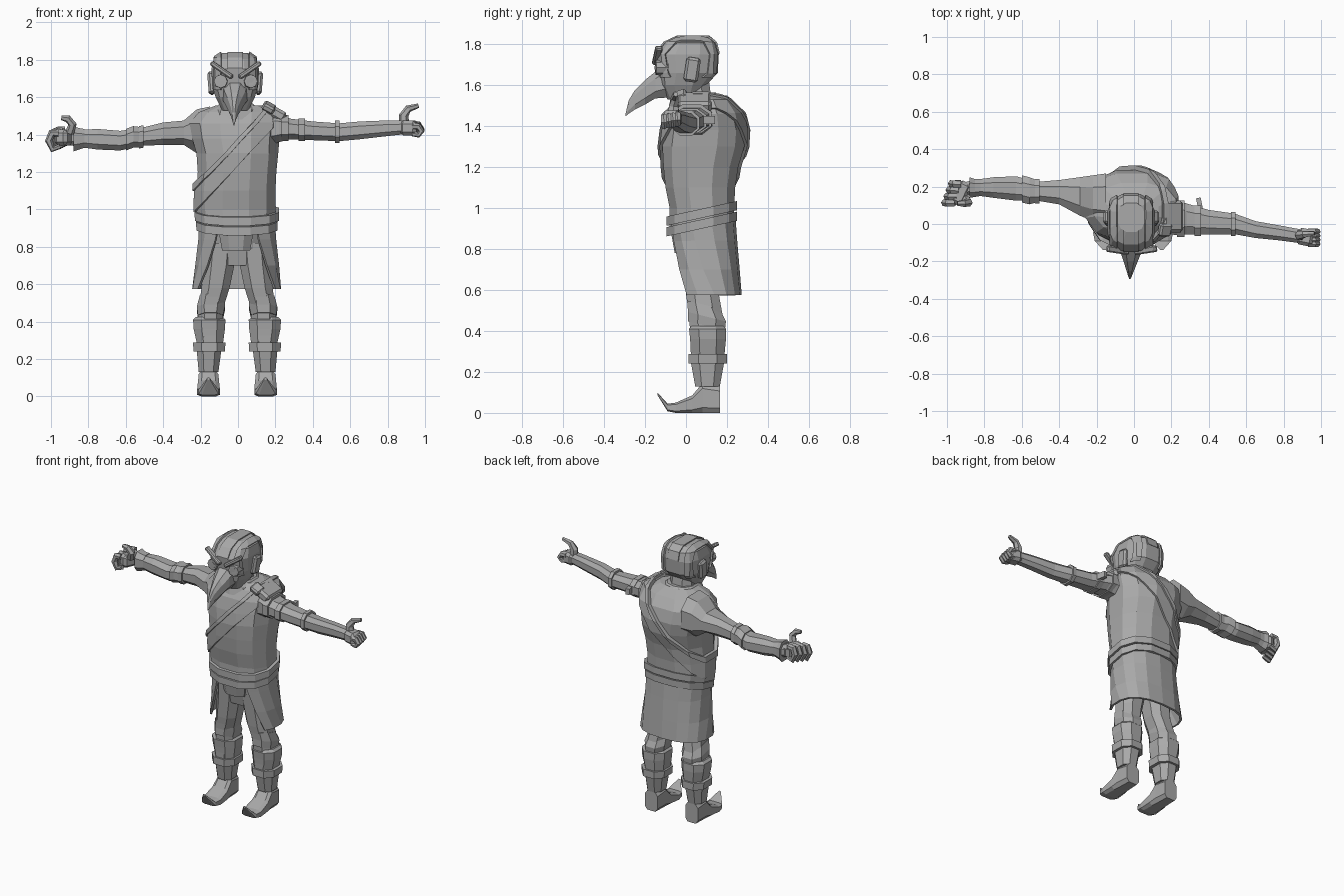
import bpy, bmesh, math
from mathutils import Vector, Matrix, Euler

grey = bpy.data.materials.new("plain_grey")
grey.diffuse_color = (0.4, 0.4, 0.4, 1)


def finish(name, bm, thick=0, offset=-1.0):
    if not thick:
        bmesh.ops.recalc_face_normals(bm, faces=bm.faces)
    me = bpy.data.meshes.new(name)
    bm.to_mesh(me)
    bm.free()
    me.materials.append(grey)
    ob = bpy.data.objects.new(name, me)
    bpy.context.collection.objects.link(ob)
    if thick:
        m = ob.modifiers.new("thickness", 'SOLIDIFY')
        m.thickness, m.offset = thick, offset
    return ob


def skin(bm, rings, closed=True, caps=True):
    vs = [[bm.verts.new(p) for p in r] for r in rings]
    n = len(vs[0])
    for a, b in zip(vs, vs[1:]):
        for i in range(n if closed else n - 1):
            j = (i + 1) % n
            bm.faces.new((a[i], a[j], b[j], b[i]))
    if caps:
        bm.faces.new(vs[0][::-1])
        bm.faces.new(vs[-1])


def loft(name, axis, sections, n=8, p=2.4, tilt=0.0):
    """Sections are (position on axis, min a, max a, min b, max b)."""
    ang = [2 * math.pi * (i + 0.5) / n for i in range(n)]
    shape = [tuple(math.copysign(abs(f(t)) ** (2 / p), f(t)) for f in (math.cos, math.sin)) for t in ang]
    k = max(abs(u) for u, v in shape)
    rings = []
    for t, a0, a1, b0, b1 in sections:
        r = []
        for u, v in shape:
            a = (a0 + a1) / 2 + u / k * (a1 - a0) / 2
            b = (b0 + b1) / 2 + v / k * (b1 - b0) / 2
            r.append({'x': (t, a, b), 'y': (a, t, b),
                      'z': (a, b, t + tilt * (b - 0.08))}[axis])
        rings.append(r)
    bm = bmesh.new()
    skin(bm, rings)
    return finish(name, bm)


def tube(name, pts, radii, n=6):
    pts = [Vector(p) for p in pts]
    rings = []
    for i, p in enumerate(pts):
        d = (pts[min(i + 1, len(pts) - 1)] - pts[max(i - 1, 0)]).normalized()
        side = d.cross(Vector((0.1, 1, 0.2))).normalized()
        up = d.cross(side)
        rings.append([p + radii[i] * (math.cos(t) * side + math.sin(t) * up)
                      for t in (2 * math.pi * k / n for k in range(n))])
    bm = bmesh.new()
    skin(bm, rings)
    return finish(name, bm)


def box(name, loc, size, rot=(0, 0, 0), bevel=0.0):
    bm = bmesh.new()
    bmesh.ops.create_cube(bm, size=1)
    bmesh.ops.scale(bm, vec=size, verts=bm.verts)
    if bevel:
        bmesh.ops.bevel(bm, geom=bm.edges[:], offset=bevel, segments=1, affect='EDGES')
    bmesh.ops.transform(bm, matrix=Matrix.Translation(loc) @ Euler(rot).to_matrix().to_4x4(), verts=bm.verts)
    return finish(name, bm)


def band(name, source, co, normal, half, thick, floor=None):
    """Raised strip that follows the surface of another part."""
    bm = bmesh.new()
    bm.from_mesh(source.data)
    no = Vector(normal).normalized()
    cuts = [(Vector(co) + no * half, no), (Vector(co) - no * half, -no)]
    if floor is not None:
        cuts.append((Vector((0, 0, floor)), Vector((0, 0, -1))))
    for c, d in cuts:
        bmesh.ops.bisect_plane(bm, geom=bm.verts[:] + bm.edges[:] + bm.faces[:],
                               plane_co=c, plane_no=d, clear_outer=True)
    return finish(name, bm, thick, 1.0)


# Torso, neck and collar
torso = loft("torso", 'z', [
    (.88, -.205, .195, -.08, .235), (1.0, -.225, .20, -.08, .235), (1.1, -.222, .20, -.10, .24),
    (1.2, -.215, .205, -.11, .255), (1.3, -.222, .215, -.115, .285), (1.38, -.245, .222, -.105, .29),
    (1.46, -.26, .235, -.085, .27), (1.52, -.21, .215, -.05, .22), (1.555, -.12, .13, -.02, .15)], 12)
loft("neck", 'z', [(1.48, -.1, .07, -.04, .13), (1.64, -.09, .06, -.04, .11)])
loft("collar", 'z', [(1.48, -.15, .13, -.075, .2), (1.535, -.13, .11, -.06, .17), (1.565, -.1, .08, -.04, .14)], 10)

# Diagonal sash with a raised rim, and shoulder clasp
slant = (.74, 0, -.675)
band("sash", torso, (-.01, 0, 1.29), slant, .045, .014)
band("sash_rim", torso, (-.04, 0, 1.317), slant, .012, .024)
box("shoulder_pad", (.2, .04, 1.515), (.12, .17, .06), (0, .5, 0), .015)
box("shoulder_clasp", (.165, -.03, 1.545), (.07, .07, .04), (.35, .5, 0), .01)

# Tilted double belt
for i, z in enumerate((.9, .952)):
    g = .008 * i
    loft(f"belt_{i + 1}", 'z', [(z, -.222 - g, .212 + g, -.095, .25), (z + .045, -.225 - g, .212 + g, -.095, .25)],
         12, tilt=.22)

# Skirt open at the front, opening wider towards the hem
rings = []
for z, x0, x1, y0, y1, gap in ((.95, -.205, .195, -.08, .235, .4), (.84, -.208, .2, -.07, .243, .5),
                               (.7, -.222, .213, -.06, .255, .72), (.575, -.24, .225, -.055, .265, 1.0)):
    r = []
    for i in range(13):
        t = gap + (2 * math.pi - 2 * gap) * i / 12
        u, v = (math.copysign(abs(f) ** .8, f) for f in (math.sin(t), -math.cos(t)))
        r.append(((x0 + x1) / 2 + u * (x1 - x0) / 2, (y0 + y1) / 2 + v * (y1 - y0) / 2, z))
    rings.append(r)
bm = bmesh.new()
skin(bm, rings, False, False)
finish("skirt", bm, .014, 0)
loft("tunic_hem", 'z', [(.78, -.085, .065, -.055, .05), (.92, -.11, .09, -.08, .05)], 8)
loft("hips", 'z', [(.7, -.13, .12, .0, .18), (.8, -.17, .16, -.02, .2), (.95, -.19, .18, -.04, .22)])


# Legs and feet, mirrored
def both(name, axis, sections, **kw):
    for side, s in (("left", 1), ("right", -1)):
        flip = []
        for t, a0, a1, b0, b1 in sections:
            lo, hi = sorted((s * a0 - .005, s * a1 - .005))
            flip.append((t, lo, hi, b0, b1))
        loft(f"{side}_{name}", axis, flip, **kw)


both("leg", 'z', [(.82, .005, .17, -.02, .18), (.7, .015, .18, -.01, .17), (.58, .04, .19, .0, .16),
                  (.47, .075, .205, .015, .18), (.4, .075, .21, .02, .18), (.24, .085, .215, .025, .185),
                  (.13, .1, .205, .045, .165)])
both("knee_wrap", 'z', [(.43, .075, .21, .01, .19), (.475, .065, .215, .01, .195), (.53, .065, .2, .005, .165)],
     tilt=-.25)
both("shin_guard", 'z', [(.285, .075, .215, .025, .188), (.36, .065, .232, .02, .195), (.41, .062, .235, .015, .195),
                         (.425, .08, .22, .03, .18)])
both("shin_band", 'z', [(.24, .065, .232, .012, .2), (.288, .062, .236, .012, .2)])
both("foot", 'y', [(.165, .105, .2, 0, .13), (.08, .1, .205, 0, .145), (.03, .095, .21, 0, .085),
                   (-.05, .092, .213, 0, .05), (-.09, .1, .205, .008, .045), (-.14, .145, .16, .088, .1)], p=4)

# Head
head = loft("head", 'z', [
    (1.53, -.085, .055, -.09, .06), (1.6, -.12, .09, -.125, .1), (1.66, -.138, .108, -.135, .155),
    (1.75, -.142, .112, -.145, .16), (1.805, -.13, .1, -.105, .145), (1.835, -.085, .055, -.04, .11)], 12, 2.8)
for i, x in enumerate((-.105, .075)):
    band(f"head_ridge_{i + 1}", head, (x, 0, 0), (1, 0, 0), .018, .011, 1.64)
band("head_centre_ridge", head, (-.015, 0, 0), (1, 0, 0), .04, .008, 1.75)
loft("beak", 'y', [(-.08, -.085, .055, 1.54, 1.72), (-.15, -.072, .04, 1.535, 1.665), (-.2, -.056, .02, 1.505, 1.625),
                   (-.25, -.04, 0, 1.48, 1.575), (-.28, -.031, -.012, 1.46, 1.525), (-.295, -.025, -.019, 1.448, 1.46)], 8)
for name, s in (("left", 1), ("right", -1)):
    x = -.012 + s * .075
    box(f"{name}_brow", (x, -.14, 1.745), (.14, .035, .026), (0, -s * .6, s * .15), .007)
    tube(f"{name}_goggle", [(x, -.09, 1.685), (x + s * .006, -.148, 1.685), (x + s * .006, -.15, 1.685),
                            (x + s * .005, -.14, 1.685)], [.04, .036, .024, .022], 8)
    box(f"{name}_ear", (-.015 + s * .128, .03, 1.675), (.035, .07, .12), (-.15, s * .08, 0), .012)

# Right arm with wraps
loft("right_arm", 'x', [
    (-.15, .0, .27, 1.3, 1.55), (-.22, .015, .26, 1.3, 1.535), (-.29, .045, .25, 1.345, 1.475),
    (-.4, .105, .235, 1.345, 1.465), (-.52, .125, .225, 1.34, 1.435), (-.63, .125, .255, 1.315, 1.42),
    (-.75, .14, .25, 1.32, 1.43), (-.86, .155, .235, 1.335, 1.425), (-.92, .15, .22, 1.35, 1.42)], 8)
loft("right_elbow_wrap", 'x', [(-.52, .115, .235, 1.33, 1.44), (-.56, .105, .25, 1.33, 1.445),
                               (-.6, .115, .26, 1.315, 1.43)])
loft("right_elbow_band", 'x', [(-.53, .11, .24, 1.325, 1.445), (-.505, .11, .24, 1.33, 1.45)])
loft("right_cuff", 'x', [(-.88, .14, .25, 1.31, 1.445), (-.85, .145, .24, 1.32, 1.435), (-.82, .15, .24, 1.33, 1.43)])

# Left arm with armlets
loft("left_arm", 'x', [
    (.14, -.04, .2, 1.33, 1.53), (.22, -.06, .13, 1.36, 1.51), (.28, -.055, .11, 1.375, 1.485),
    (.4, -.055, .075, 1.37, 1.47), (.54, -.055, .055, 1.365, 1.46), (.65, -.075, .015, 1.375, 1.47),
    (.78, -.088, -.008, 1.39, 1.475), (.87, -.1, -.025, 1.4, 1.475), (.92, -.11, -.03, 1.405, 1.475)], 8)
for i, (x, w, y0, y1, z0, z1) in enumerate(((.25, .04, -.07, .125, 1.365, 1.505), (.34, .035, -.065, .1, 1.365, 1.485),
                                            (.53, .025, -.065, .065, 1.355, 1.475))):
    loft(f"left_armlet_{i + 1}", 'x', [(x - w / 2, y0, y1, z0, z1), (x + w / 2, y0, y1, z0, z1)])
box("armlet_knot", (.35, .11, 1.43), (.025, .06, .04), (0, 0, .2))

# Right fist: palm, curled fingers, raised thumb
box("right_palm", (-.925, .165, 1.385), (.075, .13, .085), (0, 0, -.45), .018)
for i in range(4):
    x, y, z = -.925 - .012 * i, .215 - .034 * i, 1.425 - .006 * i
    tube(f"right_finger_{i + 1}", [(x, y, z), (x - .035, y, z), (x - .05, y, z - .04), (x - .03, y, z - .085),
                                   (x + .01, y, z - .07)], [.02, .021, .021, .018, .014])
tube("right_thumb", [(-.9, .13, 1.41), (-.885, .115, 1.455), (-.91, .11, 1.485), (-.945, .11, 1.49)],
     [.024, .023, .02, .013])

# Left fist: palm, curled fingers, thumb up
box("left_palm", (.915, -.07, 1.435), (.09, .09, .08), (0, 0, -.2), .018)
for i in range(4):
    y, z = -.04 - .022 * i, 1.455 - .004 * i
    tube(f"left_finger_{i + 1}", [(.93, y, z), (.965, y, z), (.981, y, z - .025), (.965, y, z - .045),
                                  (.93, y, z - .04)], [.018, .018, .017, .015, .012])
tube("left_thumb", [(.89, -.06, 1.45), (.885, -.06, 1.5), (.91, -.055, 1.538), (.965, -.05, 1.555)],
     [.03, .026, .02, .012])
